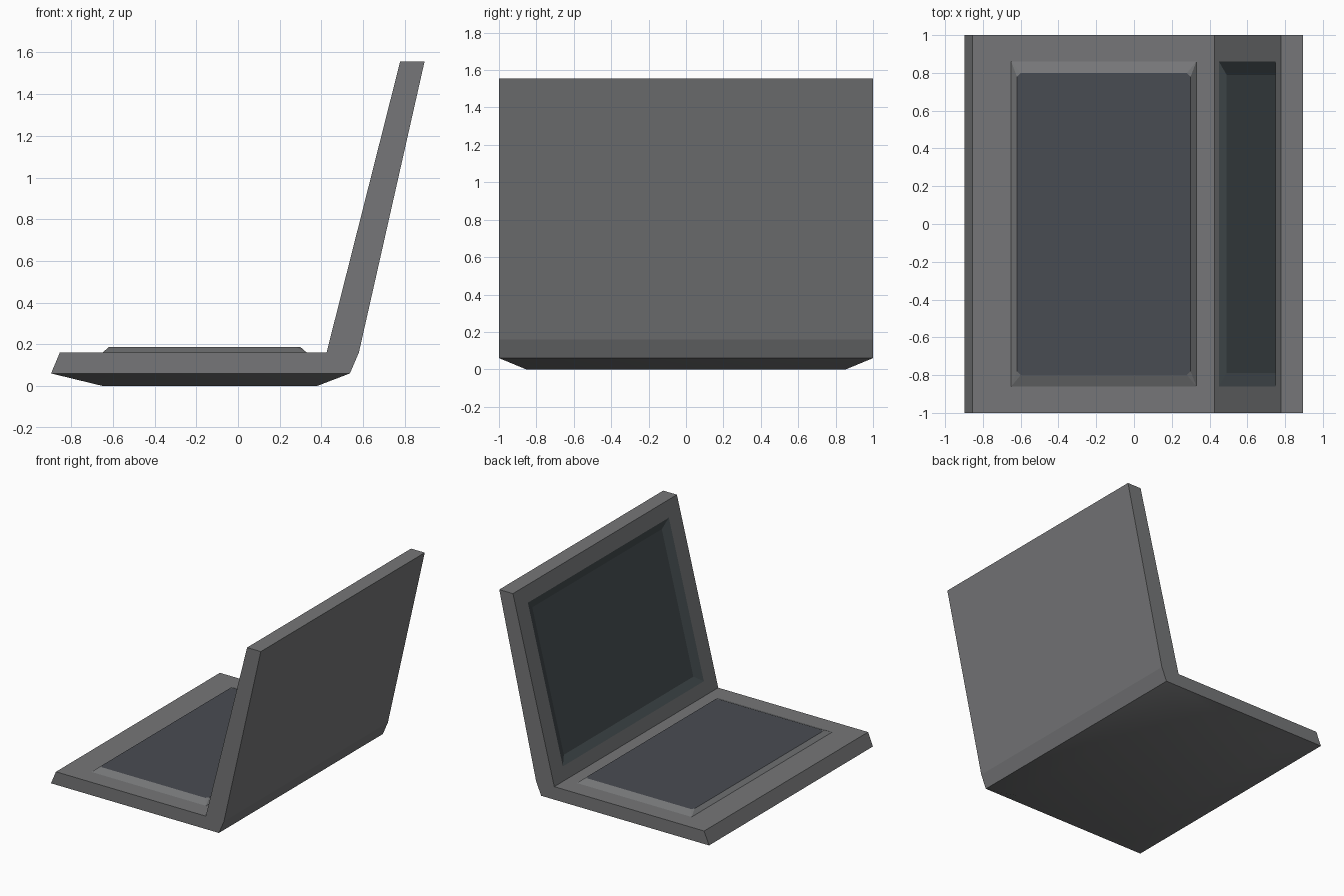
import bpy, bmesh
from mathutils import Vector

if "Cube" in bpy.data.objects:
    bpy.data.objects.remove(bpy.data.objects["Cube"])


def material(name, rgb):
    m = bpy.data.materials.new(name)
    m.diffuse_color = (*rgb, 1)
    m.use_nodes = True
    m.node_tree.nodes["Principled BSDF"].inputs["Base Color"].default_value = m.diffuse_color
    return m


GREY = material("casing grey", (0.180, 0.183, 0.188))
KEYS = material("keyboard slate", (0.066, 0.072, 0.084))
GLASS = material("screen dark teal", (0.058, 0.073, 0.079))


def finish(bm, name, *mats):
    mesh = bpy.data.meshes.new(name)
    bm.to_mesh(mesh)
    bm.free()
    for m in mats:
        mesh.materials.append(m)
    obj = bpy.data.objects.new(name, mesh)
    bpy.context.collection.objects.link(obj)
    return obj


def ring(bm, pts):
    return [bm.verts.new(p) for p in pts]


def bridge(bm, a, b):
    """Quads between two vertex loops of equal length."""
    n = len(a)
    return [bm.faces.new((a[i], a[(i + 1) % n], b[(i + 1) % n], b[i])) for i in range(n)]


def rect(x0, x1, y, z):
    return [(x0, -y, z), (x1, -y, z), (x1, y, z), (x0, y, z)]


# Lid front plane: a point s along the slope, sunk by depth
HINGE, LID_TOP = Vector((0.425, 0, 0.16)), Vector((0.778, 0, 1.556))
UP = (LID_TOP - HINGE).normalized()
INTO = Vector((UP.z, 0, -UP.x))


def lid_rect(s0, s1, y, depth=0.0):
    pts = []
    for s, yy in ((s0, y), (s0, -y), (s1, -y), (s1, y)):
        p = HINGE + UP * s + INTO * depth
        pts.append((p.x, yy, p.z))
    return pts


# Casing: one L-shaped side profile swept across the width
profile = [(-0.897, 0.06), (0.537, 0.06), (0.58, 0.16), (0.895, 1.556),
           (0.778, 1.556), (0.425, 0.16), (-0.855, 0.16)]
bm = bmesh.new()
near = ring(bm, [(x, -1, z) for x, z in profile])
far = ring(bm, [(x, 1, z) for x, z in profile])
bm.faces.new(near)
bm.faces.new(far[::-1])
n = len(profile)
for i in range(1, n):
    if i != 4:                                   # 4 is the lid front, framed below
        j = (i + 1) % n
        bm.faces.new((near[i], far[i], far[j], near[j]))
# lid front frame around the screen opening
opening = (0.10, 1.32, 0.86)
bridge(bm, [far[5], near[5], near[4], far[4]], ring(bm, lid_rect(*opening)))
# shallow tapered underside with soft shading
foot = ring(bm, rect(-0.65, 0.38, 0.855, 0))
under = bridge(bm, [near[0], near[1], far[1], far[0]], foot)
under.append(bm.faces.new(foot))
for f in under:
    f.smooth = True
bmesh.ops.recalc_face_normals(bm, faces=bm.faces)
finish(bm, "casing", GREY)

# Screen: recessed panel with sloping walls
bm = bmesh.new()
rim = ring(bm, lid_rect(*opening))
floor = ring(bm, lid_rect(opening[0] + 0.06, opening[1] - 0.06, 0.79, 0.027))
bridge(bm, rim, floor)
bm.faces.new(floor)
bmesh.ops.recalc_face_normals(bm, faces=bm.faces)
if bm.faces[:][-1].normal.dot(INTO) > 0:
    bmesh.ops.reverse_faces(bm, faces=bm.faces)
finish(bm, "screen", GLASS)

# Keyboard: raised plate with bevelled sides and clipped corners
bm = bmesh.new()
base = ring(bm, rect(-0.65, 0.33, 0.86, 0.16))
top = []
corners = [Vector(p) for p in rect(-0.62, 0.30, 0.80, 0.186)]
for i, c in enumerate(corners):
    to_prev = (corners[i - 1] - c).normalized()
    to_next = (corners[(i + 1) % 4] - c).normalized()
    top.append(ring(bm, [c + to_prev * 0.02, c + to_next * 0.02]))
for i in range(4):
    j = (i + 1) % 4
    bm.faces.new((base[i], base[j], top[j][0], top[i][1]))
    bm.faces.new((base[i], top[i][1], top[i][0]))
bm.faces.new([v for pair in top for v in pair]).material_index = 1
bm.faces.new(base[::-1])
bmesh.ops.recalc_face_normals(bm, faces=bm.faces)
finish(bm, "keyboard", GREY, KEYS)
